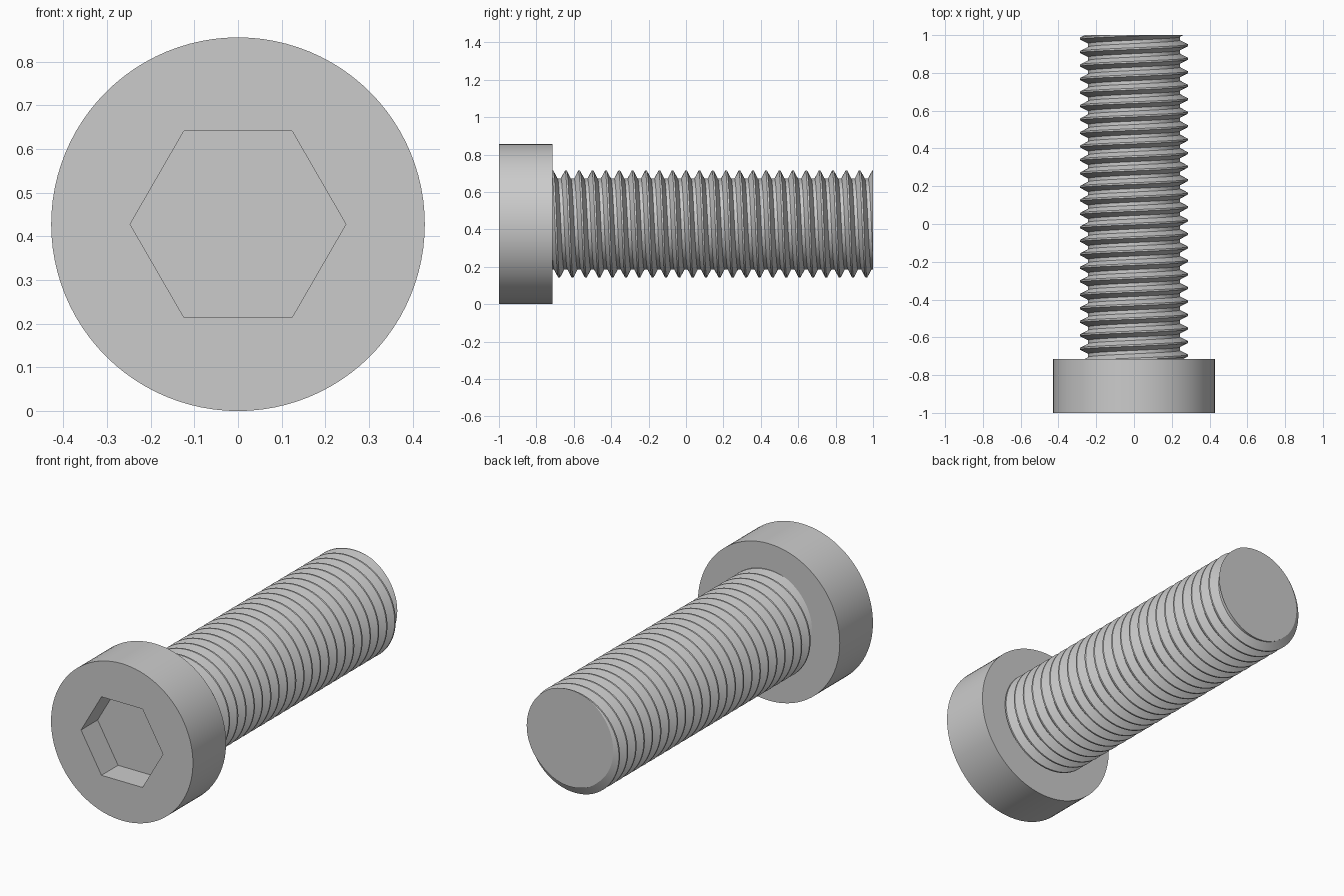
import bpy, bmesh
from math import sin, cos, pi, radians

cube = bpy.data.objects.get("Cube")
if cube:
    bpy.data.objects.remove(cube)

AXIS_Z = 0.428
HEAD_RADIUS = 0.428
HEAD_BACK = -0.714
SOCKET_APOTHEM = 0.214
SOCKET_DEPTH = 0.143
PITCH = 1.714 / 24
CREST, ROOT = 0.286, 0.243

steel = bpy.data.materials.new("steel grey")
steel.use_nodes = True
colour = (0.6, 0.6, 0.6, 1)
steel.diffuse_color = colour
steel.node_tree.nodes["Principled BSDF"].inputs["Base Color"].default_value = colour


def polar(radius, angle, y):
    """Point around the bolt axis; the angle runs clockwise from the top."""
    return (radius * sin(angle), y, AXIS_Z + radius * cos(angle))


def hexagon(angle):
    """Socket radius at an angle, with corners at the left and right."""
    return SOCKET_APOTHEM / cos((angle + pi / 6) % (pi / 3) - pi / 6)


def circle(angle):
    return HEAD_RADIUS


def finish(bm, name):
    bmesh.ops.recalc_face_normals(bm, faces=bm.faces[:])
    mesh = bpy.data.meshes.new(name)
    bm.to_mesh(mesh)
    bm.free()
    mesh.materials.append(steel)
    obj = bpy.data.objects.new(name, mesh)
    bpy.context.collection.objects.link(obj)
    bpy.ops.object.select_all(action="DESELECT")
    obj.select_set(True)
    bpy.context.view_layer.objects.active = obj
    bpy.ops.object.shade_smooth_by_angle(angle=radians(25))


# Cylindrical head with a hexagonal socket, skinned ring by ring
bm = bmesh.new()
SIDES = 96
angles = [2 * pi * i / SIDES for i in range(SIDES)]
sections = [(circle, HEAD_BACK), (circle, -1), (hexagon, -1),
            (hexagon, -1 + SOCKET_DEPTH)]
rings = [[bm.verts.new(polar(shape(a), a, y)) for a in angles]
         for shape, y in sections]
for a, b in zip(rings, rings[1:]):
    for i in range(SIDES):
        j = (i + 1) % SIDES
        bm.faces.new((a[i], a[j], b[j], b[i]))
bm.faces.new(rings[0])
bm.faces.new(rings[-1])
finish(bm, "socket_head")

# Right-hand threaded shank: one pitch of profile swept along a helix
bm = bmesh.new()
STEPS, TURNS = 72, 28
profile = [(-1 / 16, CREST), (1 / 16, CREST), (3 / 8, ROOT),
           (5 / 8, ROOT), (15 / 16, CREST)]
start = 1 - 26 * PITCH
rows = []
for i in range(STEPS * TURNS + 1):
    turn = i / STEPS
    rows.append([bm.verts.new(polar(r, 2 * pi * turn, start + (turn + p) * PITCH))
                 for p, r in profile])
for a, b in zip(rows, rows[1:]):
    for k in range(len(profile) - 1):
        bm.faces.new((a[k], a[k + 1], b[k + 1], b[k]))
bmesh.ops.remove_doubles(bm, verts=bm.verts[:], dist=0.0001)

# Trim both ends of the shank flat and cap them
for y, direction in ((HEAD_BACK - 0.006, -1), (1, 1)):
    bmesh.ops.bisect_plane(bm, geom=bm.verts[:] + bm.edges[:] + bm.faces[:],
                           dist=0.00001, plane_co=(0, y, 0),
                           plane_no=(0, direction, 0), clear_outer=True)
bmesh.ops.holes_fill(bm, edges=[e for e in bm.edges if e.is_boundary], sides=0)
finish(bm, "threaded_shank")
